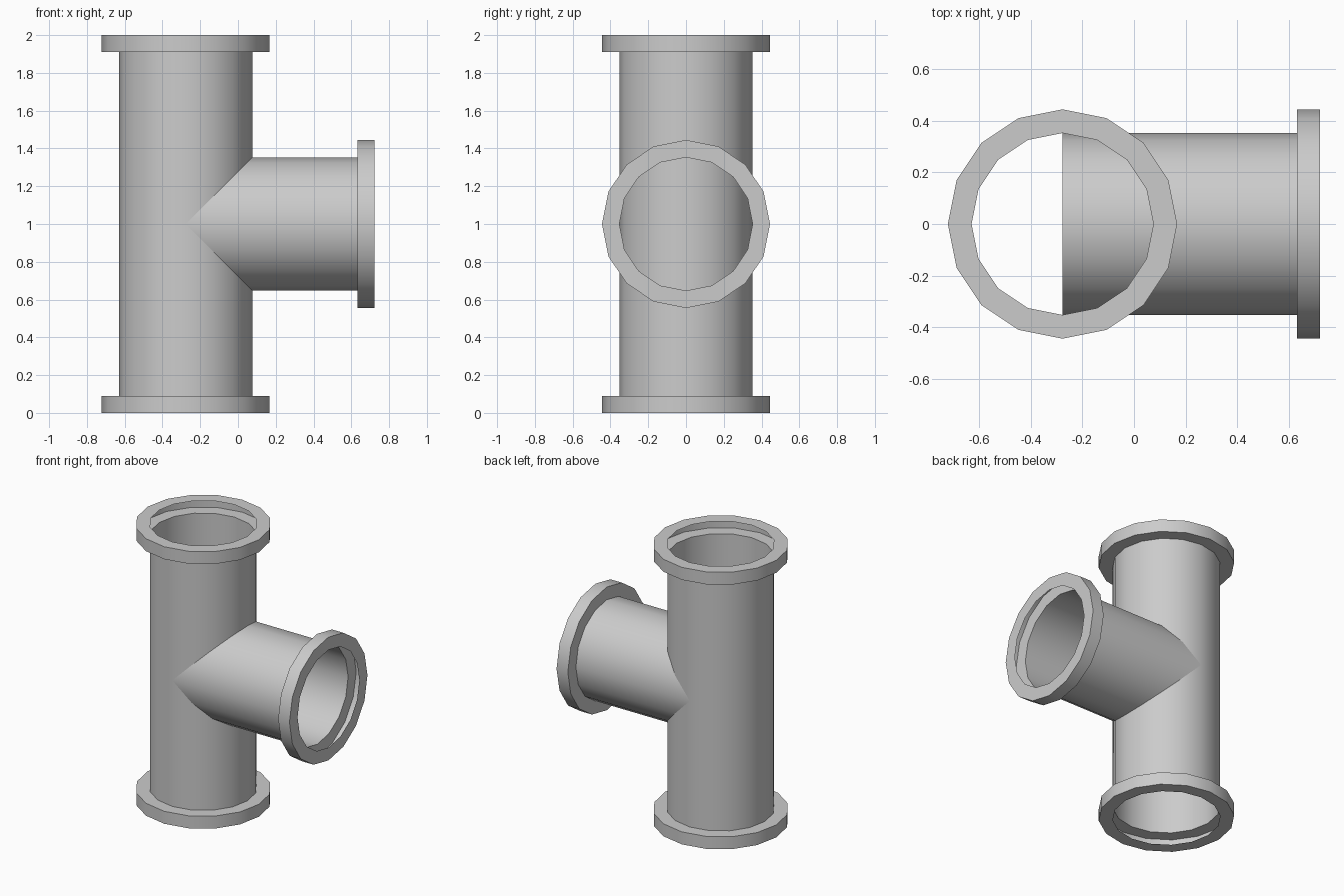
import bpy, bmesh
from math import cos, sin, tau, radians
from mathutils import Matrix

if "Cube" in bpy.data.objects:
    bpy.data.objects.remove(bpy.data.objects["Cube"])

SIDES = 16
R_PIPE, R_FLANGE, RIM = 0.353, 0.445, 0.09
AXIS_X = -0.2775


def lathe(name, profile, matrix):
    """Revolve (radius, height) points about z into an open thin shell."""
    bm = bmesh.new()
    rings = [[bm.verts.new((r * cos(tau * i / SIDES), r * sin(tau * i / SIDES), h))
              for i in range(SIDES)] for r, h in profile]
    for a, b in zip(rings, rings[1:]):
        for i in range(SIDES):
            j = (i + 1) % SIDES
            bm.faces.new((a[i], a[j], b[j], b[i]))
    bm.transform(matrix)
    mesh = bpy.data.meshes.new(name)
    bm.to_mesh(mesh)
    bm.free()
    obj = bpy.data.objects.new(name, mesh)
    bpy.context.collection.objects.link(obj)
    bpy.context.view_layer.objects.active = obj
    bpy.ops.object.select_all(action='DESELECT')
    obj.select_set(True)
    bpy.ops.object.shade_smooth_by_angle(angle=radians(30))
    return obj


def flange(end):
    """Hollow flange profile, open on its inner side, finishing at height end."""
    return [(R_PIPE, end - RIM), (R_FLANGE, end - RIM), (R_FLANGE, end), (R_PIPE, end)]


# Upright pipe with a hollow flange at both ends
lower = [(r, 2 - h) for r, h in reversed(flange(2))]
lathe("main_pipe", lower + flange(2), Matrix.Translation((AXIS_X, 0, 0)))

# Side branch, starting on the main axis and pointing along +x
lathe("branch_pipe", [(R_PIPE, 0)] + flange(1),
      Matrix.Translation((AXIS_X, 0, 1)) @ Matrix.Rotation(radians(90), 4, 'Y'))
